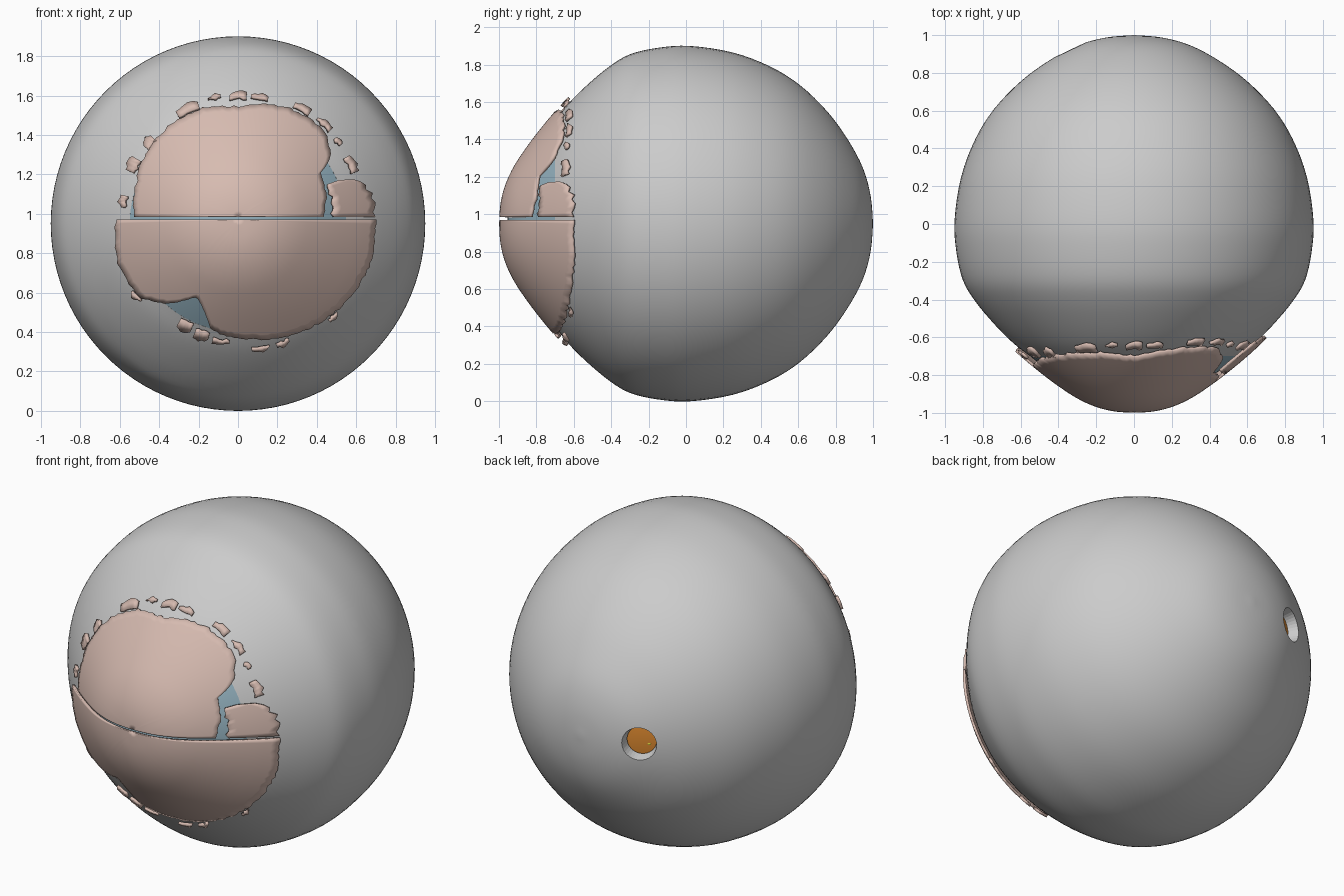
import bpy, bmesh, math, random
from mathutils import Vector

if "Cube" in bpy.data.objects:
    bpy.data.objects.remove(bpy.data.objects["Cube"])

random.seed(4)
AXIS_Z = 0.95


def material(name, rgb):
    m = bpy.data.materials.new(name)
    m.diffuse_color = (*rgb, 1)
    m.use_nodes = True
    m.node_tree.nodes["Principled BSDF"].inputs["Base Color"].default_value = m.diffuse_color
    return m


PINK = material("pale_pink", (0.68, 0.50, 0.44))
BLUE = material("blue", (0.30, 0.45, 0.53))
ORANGE = material("orange", (0.75, 0.26, 0.03))
YELLOW = material("yellow", (0.75, 0.65, 0.05))


def finish(bm, name, mat=None, angle=40):
    me = bpy.data.meshes.new(name)
    bm.to_mesh(me)
    bm.free()
    ob = bpy.data.objects.new(name, me)
    bpy.context.collection.objects.link(ob)
    if mat:
        me.materials.append(mat)
    for o in bpy.context.selected_objects:
        o.select_set(False)
    bpy.context.view_layer.objects.active = ob
    ob.select_set(True)
    bpy.ops.object.shade_smooth_by_angle(angle=math.radians(angle))
    return ob


def spline(pts, n=4):
    """Smooth curve through 2D points."""
    p = [pts[0]] + list(pts) + [pts[-1]]
    out = []
    for i in range(1, len(p) - 2):
        for k in range(n):
            t = k / n
            out.append(tuple(0.5 * (2 * b + (c - a) * t + (2 * a - 5 * b + 4 * c - d) * t * t
                                    + (3 * b - a - 3 * c + d) * t ** 3)
                             for a, b, c, d in zip(p[i - 1], p[i], p[i + 1], p[i + 2])))
    return out + [pts[-1]]


def lerp(table, x):
    for (a, u), (b, v) in zip(table, table[1:]):
        if x <= b:
            return u + (v - u) * (max(x, a) - a) / (b - a)
    return table[-1][1]


def revolve(profile, seg=96):
    """Turn an (r, y) profile around the front-back axis."""
    bm = bmesh.new()
    rings = [[bm.verts.new((r * math.cos(2 * math.pi * k / seg), y,
                            AXIS_Z + r * math.sin(2 * math.pi * k / seg)))
              for k in range(seg)] for r, y in profile]
    for a, b in zip(rings, rings[1:]):
        for k in range(seg):
            j = (k + 1) % seg
            bm.faces.new((a[k], a[j], b[j], b[k]))
    bmesh.ops.remove_doubles(bm, verts=bm.verts, dist=1e-5)
    bmesh.ops.recalc_face_normals(bm, faces=bm.faces)
    return bm


# outer globe: thick shell, open at the front
globe = spline([(0, 1.0), (.15, .987), (.3, .945), (.45, .865), (.6, .755), (.74, .61),
                (.84, .45), (.915, .25), (.95, .02), (.94, -.15), (.905, -.3), (.84, -.41),
                (.74, -.53), (.64, -.63), (.55, -.70)])
inner = [(r * .94, y * .94) for r, y in reversed(globe)]
shell = finish(revolve(globe + inner), "outer_shell")

# flared nerve opening at the back
hole = Vector((-.33, .90, .01))
direction = hole.normalized()
bpy.ops.mesh.primitive_cone_add(vertices=32, radius1=.065, radius2=.115, depth=.2,
                                location=hole + Vector((0, 0, AXIS_Z)),
                                rotation=direction.to_track_quat('Z', 'Y').to_euler())
cutter = bpy.context.object
cutter.hide_render = True
bpy.context.view_layer.objects.active = shell
mod = shell.modifiers.new("opening", 'BOOLEAN')
mod.operation, mod.object, mod.solver = 'DIFFERENCE', cutter, 'EXACT'
bpy.ops.object.modifier_apply(modifier=mod.name)
bpy.data.objects.remove(cutter)

# orange lining, with a yellow spot visible through the opening
finish(revolve([(r * .92, y * .92) for r, y in globe[:-6]]), "inner_lining", ORANGE)
bpy.ops.mesh.primitive_uv_sphere_add(segments=16, ring_count=8, radius=.03,
                                     location=hole * .92 + Vector((-.02, 0, AXIS_Z - .03)))
spot = bpy.context.object
spot.name = "nerve_spot"
spot.scale = (1, .5, .5)
spot.data.materials.append(YELLOW)

# front dome: blue layer under a broken pink layer
dome = spline([(0, -.995), (.1, -.989), (.2, -.965), (.3, -.92), (.4, -.855), (.5, -.78),
               (.6, -.697), (.66, -.642), (.75, -.555)])
finish(revolve([(r, y + .04) for r, y in dome if r < .6]), "blue_dome", BLUE)


def patch(bm, outer, inner_r, centre_z, steps, rows, jag=0.0):
    """Polar piece of the dome; outer is a table of (degrees, radius)."""
    a0, a1 = outer[0][0], outer[-1][0]
    cols, faces = [], []
    for k in range(steps + 1):
        a = a0 + (a1 - a0) * k / steps
        r1 = lerp(outer, a) + random.uniform(-jag, jag)
        r0 = inner_r + (random.uniform(-jag, jag) if inner_r else 0)
        col = []
        for i in range(rows + 1):
            r = r0 + (r1 - r0) * i / rows
            x = r * math.cos(math.radians(a))
            z = centre_z + r * math.sin(math.radians(a))
            y = lerp(dome, math.hypot(x, z - AXIS_Z)) - .004
            col.append(bm.verts.new((x, y, z)))
        cols.append(col)
    for a, b in zip(cols, cols[1:]):
        for i in range(rows):
            faces.append(bm.faces.new((a[i], a[i + 1], b[i + 1], b[i])))
    return faces


def pink(bm, name):
    bmesh.ops.remove_doubles(bm, verts=bm.verts, dist=1e-5)
    bmesh.ops.recalc_face_normals(bm, faces=bm.faces)
    bm.normal_update()
    back = [f for f in bm.faces if f.normal.y > 0]
    bmesh.ops.reverse_faces(bm, faces=back)
    ob = finish(bm, name, PINK)
    s = ob.modifiers.new("thickness", 'SOLIDIFY')
    s.thickness, s.offset = .015, -1
    return ob


upper = [(0, .44), (28, .48), (33, .56), (42, .61), (52, .62), (64, .61), (90, .56), (108, .58),
         (128, .58), (145, .57), (165, .54), (180, .53)]
bm = bmesh.new()
patch(bm, upper, 0, .985, 90, 20, .006)
pink(bm, "upper_dome_half")

lower = [(180, .62), (200, .65), (218, .64), (232, .54), (242, .44), (250, .50), (257, .58),
         (270, .60), (300, .655), (322, .69), (342, .71), (352, .70), (360, .70)]
bm = bmesh.new()
patch(bm, lower, 0, .97, 100, 22, .005)
pink(bm, "lower_dome_half")

# loose side piece and flakes along the rim
bm = bmesh.new()
patch(bm, [(0, .70), (10, .69), (17, .64), (20, .55)], .49, .985, 10, 6, .012)
for a0, a1, r0, r1 in [(22, 30, .63, .66), (36, 40, .64, .66), (44, 52, .65, .67),
                       (56, 64, .64, .67), (76, 84, .63, .645), (86, 94, .62, .65),
                       (98, 104, .63, .64), (109, 120, .60, .64), (136, 142, .58, .62),
                       (149, 156, .58, .63), (168, 174, .58, .61), (214, 220, .65, .66),
                       (240, 247, .58, .63), (249, 256, .60, .64), (258, 266, .62, .64),
                       (276, 284, .66, .675), (287, 293, .665, .68), (312, 317, .69, .70)]:
    patch(bm, [(a0, r1), ((a0 + a1) / 2, r1 + .01), (a1, r1 - .01)], r0, .97, 5, 1, .006)
pink(bm, "rim_flakes")
